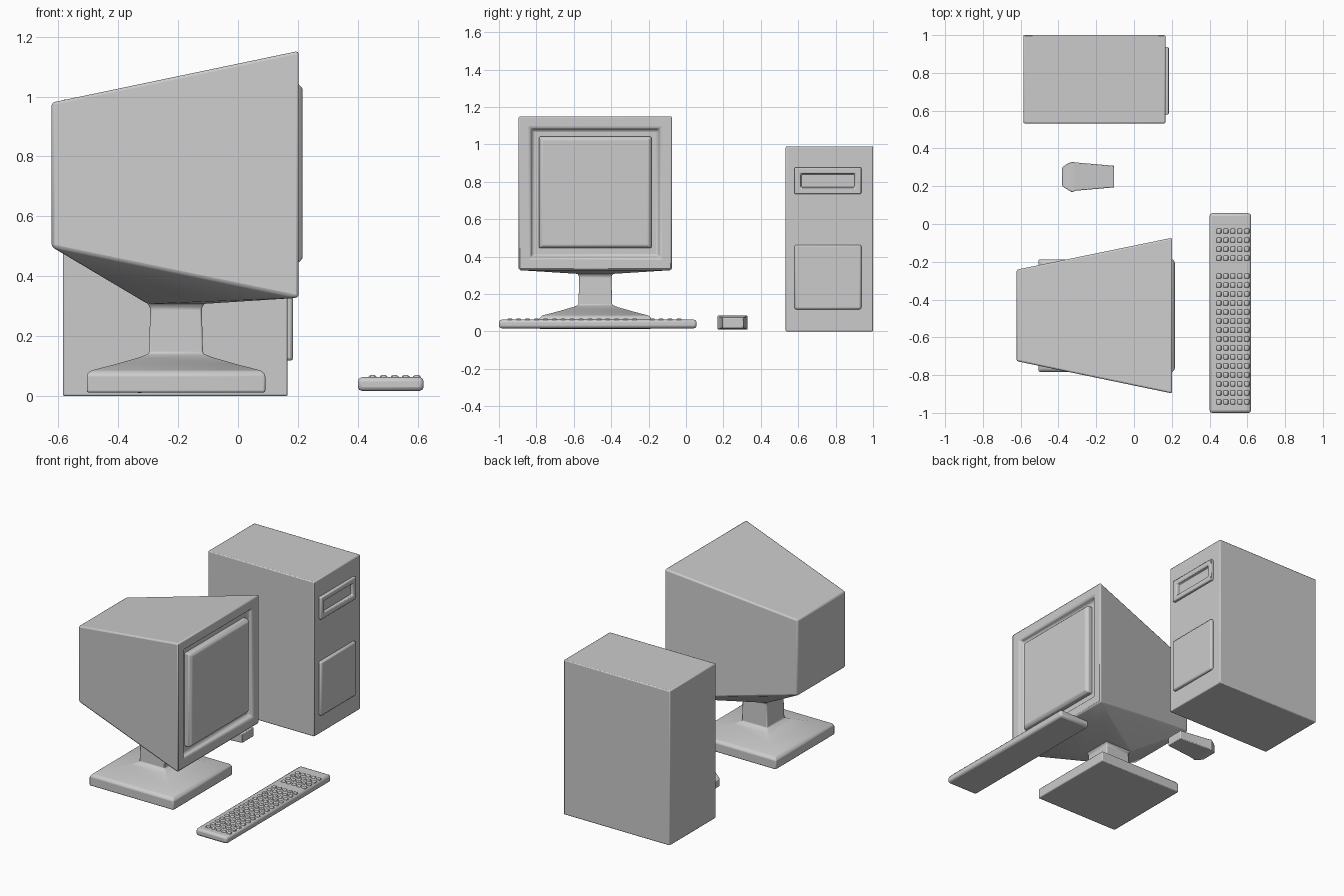
import bpy, bmesh, math
from mathutils import Vector

if "Cube" in bpy.data.objects:
    bpy.data.objects.remove(bpy.data.objects["Cube"])


def finish(bm, name, bevel=0.008, segments=2):
    bmesh.ops.recalc_face_normals(bm, faces=bm.faces)
    me = bpy.data.meshes.new(name)
    bm.to_mesh(me)
    bm.free()
    ob = bpy.data.objects.new(name, me)
    bpy.context.collection.objects.link(ob)
    bpy.ops.object.select_all(action='DESELECT')
    bpy.context.view_layer.objects.active = ob
    ob.select_set(True)
    bpy.ops.object.shade_smooth_by_angle(angle=math.radians(35))
    if bevel:
        mod = ob.modifiers.new("bevel", 'BEVEL')
        mod.width = bevel
        mod.segments = segments
        mod.limit_method = 'ANGLE'
        mod.angle_limit = math.radians(25)
    return ob


def add_box(bm, x, y, z, top_scale=1.0):
    verts = bmesh.ops.create_cube(bm, size=1)['verts']
    for v in verts:
        k = top_scale if v.co.z > 0 else 1
        v.co = Vector(((x[0] + x[1]) / 2 + v.co.x * k * (x[1] - x[0]),
                       (y[0] + y[1]) / 2 + v.co.y * k * (y[1] - y[0]),
                       z[0] if v.co.z < 0 else z[1]))


def box(name, x, y, z, bevel=0.008):
    bm = bmesh.new()
    add_box(bm, x, y, z)
    return finish(bm, name, bevel)


def loft(bm, rings):
    """Skin a list of equal-length rings and cap both ends."""
    loops = [[bm.verts.new(p) for p in r] for r in rings]
    n = len(loops[0])
    for a, b in zip(loops, loops[1:]):
        for i in range(n):
            bm.faces.new((a[i], a[(i + 1) % n], b[(i + 1) % n], b[i]))
    bm.faces.new(loops[0][::-1])
    bm.faces.new(loops[-1])


def rect_x(x, y0, y1, z0, z1):
    return [(x, y0, z0), (x, y1, z0), (x, y1, z1), (x, y0, z1)]


def rect_z(z, h, cx, cy):
    return [(cx - h, cy - h, z), (cx + h, cy - h, z),
            (cx + h, cy + h, z), (cx - h, cy + h, z)]


def recess_front(bm, border, wall, depth):
    """Sink a panel into the face looking along +x."""
    bm.normal_update()
    face = max((f for f in bm.faces if f.normal.x > 0.95),
               key=lambda f: f.calc_center_median().x)
    bmesh.ops.inset_region(bm, faces=[face], thickness=border)
    bmesh.ops.inset_region(bm, faces=[face], thickness=wall)
    for v in face.verts:
        v.co.x -= depth


# Tower case with its front panels
box("tower_case", (-0.585, 0.166), (0.533, 1.0), (0, 0.99), 0.006)
box("tower_lower_panel", (0.15, 0.184), (0.58, 0.937), (0.118, 0.463), 0.01)
bm = bmesh.new()
add_box(bm, (0.15, 0.184), (0.58, 0.937), (0.735, 0.877))
recess_front(bm, 0.045, 0.006, 0.02)
finish(bm, "tower_drive_panel", 0.006)

# Monitor housing: tapered box whose underside slopes to the neck
CX, CY = -0.207, -0.485
bm = bmesh.new()
pts = (rect_x(0.202, -0.897, -0.073, 0.328, 1.152)
       + rect_x(-0.622, -0.726, -0.242, 0.498, 0.98)
       + rect_z(0.308, 0.095, CX, CY))
for p in pts:
    bm.verts.new(p)
bmesh.ops.convex_hull(bm, input=bm.verts[:])
bmesh.ops.dissolve_limit(bm, angle_limit=0.01, verts=bm.verts[:], edges=bm.edges[:])
recess_front(bm, 0.09, 0.02, 0.03)
finish(bm, "monitor_housing", 0.009)

# Slightly domed screen
bm = bmesh.new()
loft(bm, [rect_x(0.15, -0.785, -0.185, 0.445, 1.042),
          rect_x(0.202, -0.785, -0.185, 0.445, 1.042),
          rect_x(0.216, -0.77, -0.2, 0.46, 1.027)])
finish(bm, "monitor_screen", 0.006)

# Stand: square base sweeping up into the neck
bm = bmesh.new()
profile = [(0.012, 0.298), (0.072, 0.298), (0.085, 0.285), (0.107, 0.2),
           (0.13, 0.12), (0.142, 0.09), (0.295, 0.086), (0.315, 0.1)]
loft(bm, [rect_z(z, h, CX, CY) for z, h in profile])
finish(bm, "monitor_stand", 0.006)

# Keyboard slab
box("keyboard_body", (0.4, 0.62), (-1.0, 0.057), (0.017, 0.063), 0.014)

# Keyboard keys: long block, gap, short block
bm = bmesh.new()
for row in range(20):
    y = -0.942 + 0.0476 * row + (0.0476 if row >= 15 else 0)
    if y > -0.02:
        continue
    for col in range(5):
        x = 0.449 + 0.037 * col
        add_box(bm, (x - 0.015, x + 0.015), (y - 0.016, y + 0.016),
                (0.055, 0.07), 0.75)
finish(bm, "keyboard_keys", 0.004, 1)

# Mouse: tapered body with a flared collar and blunt rear
bm = bmesh.new()
loft(bm, [rect_x(-0.38, 0.2, 0.3, 0.022, 0.068),
          rect_x(-0.362, 0.188, 0.314, 0.016, 0.076),
          rect_x(-0.328, 0.168, 0.33, 0.01, 0.085),
          rect_x(-0.31, 0.176, 0.326, 0.013, 0.082),
          rect_x(-0.105, 0.194, 0.308, 0.017, 0.074)])
finish(bm, "mouse_body", 0.004)
